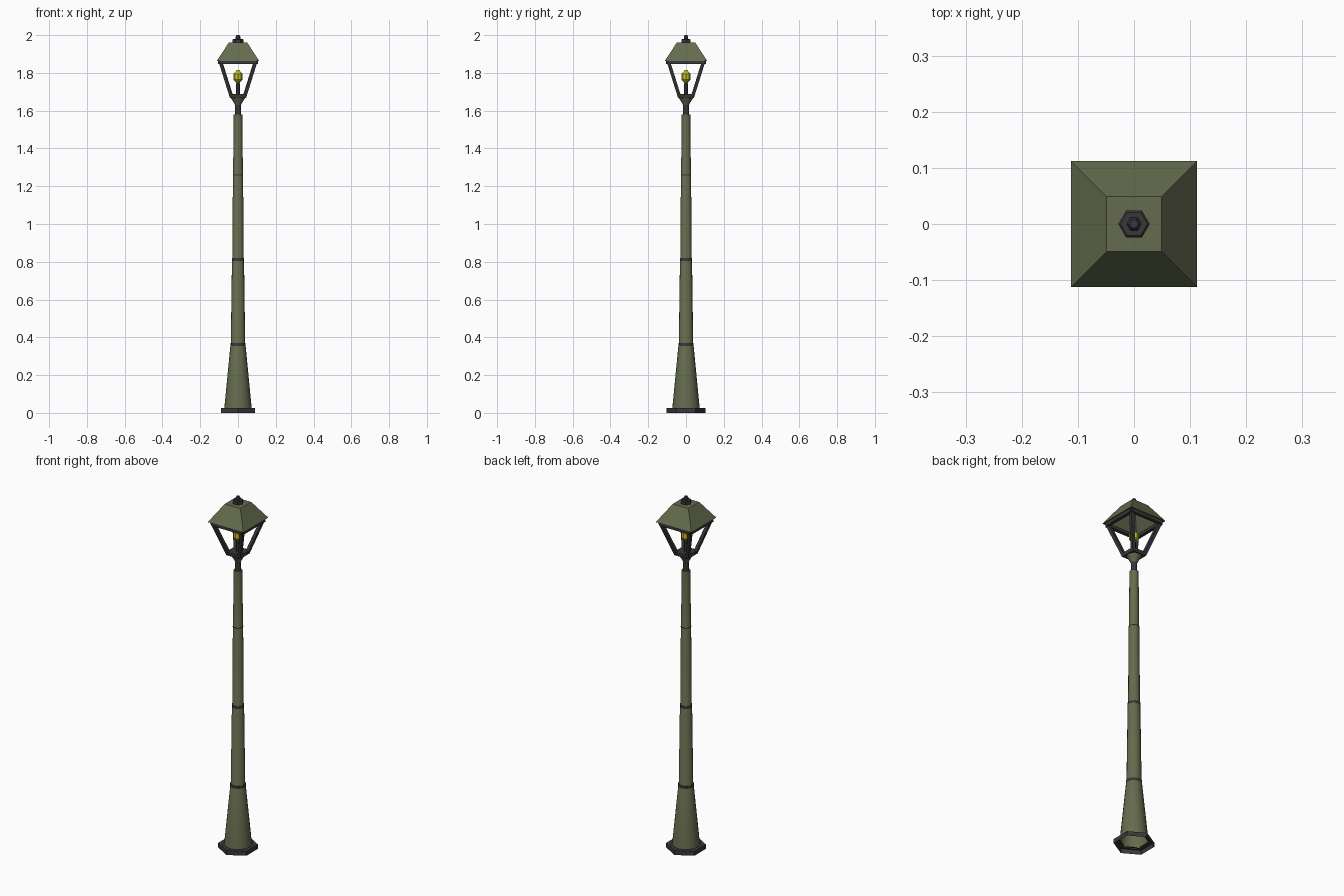
import bpy, bmesh, math
from mathutils import Vector

if "Cube" in bpy.data.objects:
    bpy.data.objects.remove(bpy.data.objects["Cube"])


def material(name, color):
    m = bpy.data.materials.new(name)
    m.diffuse_color = (*color, 1)
    m.use_nodes = True
    m.node_tree.nodes["Principled BSDF"].inputs["Base Color"].default_value = m.diffuse_color
    return m


GREEN = material("green_paint", (0.13, 0.15, 0.075))
DARK = material("dark_iron", (0.04, 0.04, 0.043))
YELLOW = material("bulb_yellow", (0.6, 0.52, 0.02))


def finish(name, bm, mat, smooth=False):
    bmesh.ops.recalc_face_normals(bm, faces=bm.faces)
    me = bpy.data.meshes.new(name)
    bm.to_mesh(me)
    bm.free()
    me.materials.append(mat)
    ob = bpy.data.objects.new(name, me)
    bpy.context.collection.objects.link(ob)
    if smooth:
        bpy.ops.object.select_all(action='DESELECT')
        ob.select_set(True)
        bpy.context.view_layer.objects.active = ob
        bpy.ops.object.shade_smooth_by_angle(angle=math.radians(35))
    return ob


def lathe(name, profile, sides, mat, turn=0.0, cap_low=False, cap_top=True, smooth=False):
    """Stack of rings from (radius, z) pairs, optionally capped."""
    bm = bmesh.new()
    rings = []
    for r, z in profile:
        rings.append([bm.verts.new((r * math.cos(turn + math.tau * i / sides),
                                    r * math.sin(turn + math.tau * i / sides), z))
                      for i in range(sides)])
    for a, b in zip(rings, rings[1:]):
        for i in range(sides):
            j = (i + 1) % sides
            bm.faces.new((a[i], a[j], b[j], b[i]))
    if cap_low:
        bm.faces.new(rings[0])
    if cap_top:
        bm.faces.new(rings[-1])
    return finish(name, bm, mat, smooth)


def bar(bm, p, q, side, thick):
    """Square bar between two points; side sets its orientation."""
    p, q = Vector(p), Vector(q)
    d = (q - p).normalized()
    u = d.cross(Vector(side)).normalized() * thick / 2
    v = d.cross(u).normalized() * thick / 2
    ends = [[bm.verts.new(e + s * u + t * v) for s, t in ((-1, -1), (1, -1), (1, 1), (-1, 1))]
            for e in (p, q)]
    for i in range(4):
        j = (i + 1) % 4
        bm.faces.new((ends[0][i], ends[0][j], ends[1][j], ends[1][i]))
    bm.faces.new(ends[0])
    bm.faces.new(ends[1])


R2 = math.sqrt(2)
Q = math.pi / 4

# Hollow hexagonal foot
lathe("foot", [(0.103, 0), (0.103, 0.025), (0.073, 0.025)], 6, DARK,
      turn=math.pi / 2, cap_top=False)

# Tapered post, open underneath
lathe("post", [(0.073, 0.02), (0.040, 0.36), (0.038, 0.365), (0.032, 0.81),
               (0.030, 0.815), (0.027, 1.26), (0.026, 1.263), (0.023, 1.58)],
      16, GREEN, smooth=True)

# Dark collars around the post
for i, (r, z, h) in enumerate([(0.041, 0.362, 0.014), (0.0325, 0.812, 0.014), (0.0275, 1.26, 0.005)]):
    lathe(f"collar_{i + 1}", [(r - 0.006, z - h / 2), (r, z - h / 2), (r, z + h / 2), (r - 0.006, z + h / 2)],
          16, DARK, cap_top=False, smooth=True)

# Neck and flared cup under the lantern
lathe("neck", [(0.016, 1.57), (0.016, 1.64)], 12, DARK, smooth=True)
lathe("lantern_cup", [(0.016, 1.63), (0.024, 1.645), (0.038, 1.668)], 12, GREEN, cap_low=True, smooth=True)

# Lantern floor plate
lathe("lantern_floor", [(0.042 * R2, 1.668), (0.044 * R2, 1.688)], 4, DARK, turn=Q, cap_low=True)

# Lantern frame: four slanted corner bars and an upper square rim
bm = bmesh.new()
for k in range(4):
    a, b = Q + k * math.pi / 2, Q + (k + 1) * math.pi / 2
    ca, sa = R2 * math.cos(a), R2 * math.sin(a)
    cb, sb = R2 * math.cos(b), R2 * math.sin(b)
    bar(bm, (0.034 * ca, 0.034 * sa, 1.672), (0.093 * ca, 0.093 * sa, 1.86), (1, 0, 0), 0.018)
    bar(bm, (0.097 * ca, 0.097 * sa, 1.855), (0.097 * cb, 0.097 * sb, 1.855), (0, 0, 1), 0.018)
finish("lantern_frame", bm, DARK)

# Lamp holder and faceted bulb
lathe("lamp_holder", [(0.012, 1.68), (0.009, 1.75)], 8, DARK)
lathe("bulb", [(0.008, 1.746), (0.024, 1.765), (0.024, 1.795), (0.006, 1.815)], 8, YELLOW, cap_low=True)

# Hollow pyramid roof
lathe("roof", [(0.104 * R2, 1.864), (0.112 * R2, 1.864), (0.049 * R2, 1.96)], 4, GREEN, turn=Q)

# Hexagonal finial
lathe("finial_base", [(0.028, 1.958), (0.028, 1.976), (0.024, 1.98)], 6, DARK)
lathe("finial_tip", [(0.013, 1.978), (0.013, 1.99), (0.008, 2.0)], 6, DARK)
